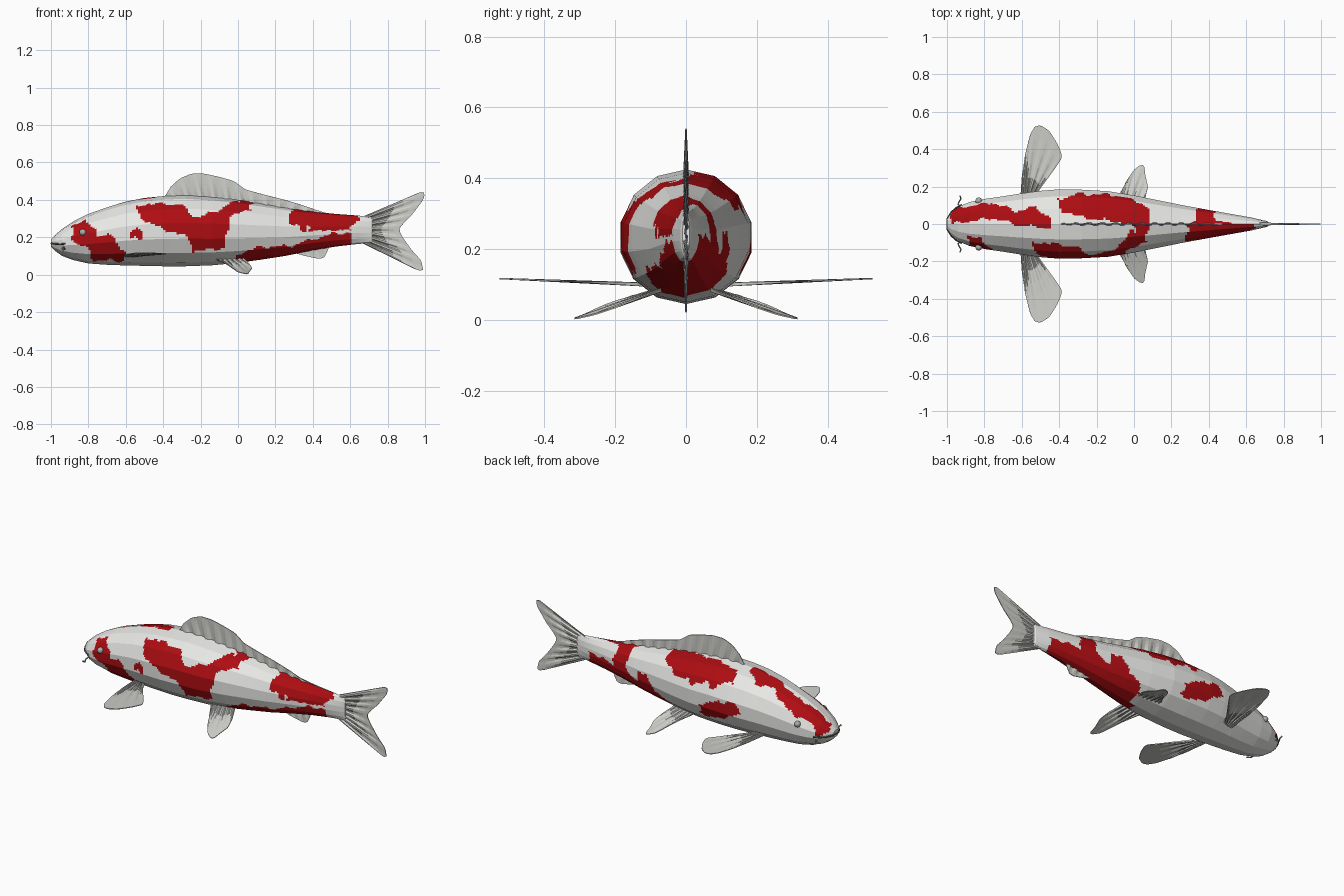
import bpy, bmesh
from math import sin, cos, pi, ceil
from mathutils import Vector
from mathutils.geometry import intersect_point_line

if "Cube" in bpy.data.objects:
    bpy.data.objects.remove(bpy.data.objects["Cube"])


def material(name, rgb):
    m = bpy.data.materials.new(name)
    m.use_nodes = True
    m.diffuse_color = (*rgb, 1)
    m.node_tree.nodes["Principled BSDF"].inputs["Base Color"].default_value = (*rgb, 1)
    return m


WHITE = material("scale white", (.8, .8, .78))
RED = material("patch red", (.42, .004, .006))
FIN = material("fin grey", (.62, .62, .59))
EYE = material("eye grey", (.42, .42, .42))
DARK = material("mouth dark", (.09, .085, .08))


def add_object(name, bm, *mats):
    mesh = bpy.data.meshes.new(name)
    bm.to_mesh(mesh)
    bm.free()
    ob = bpy.data.objects.new(name, mesh)
    bpy.context.collection.objects.link(ob)
    for m in mats:
        mesh.materials.append(m)
    return ob


# Body stations: x, top z, bottom z, half width
STATIONS = [
    (-1, .19, .15, .025), (-.975, .215, .125, .065), (-.94, .245, .1, .095),
    (-.88, .285, .078, .12), (-.8, .325, .06, .137), (-.7, .36, .053, .152),
    (-.62, .385, .05, .165), (-.6, .39, .05, .168), (-.5, .41, .047, .182),
    (-.4, .42, .045, .19), (-.28, .425, .045, .188), (-.14, .415, .05, .18),
    (0, .4, .063, .157), (.12, .38, .08, .132), (.25, .358, .1, .105),
    (.4, .337, .13, .077), (.52, .325, .15, .055), (.63, .317, .163, .035),
    (.71, .31, .17, .016), (.72, .3, .18, .01)]
SIDES, FINE = 14, 7


def station_at(x):
    for a, b in zip(STATIONS, STATIONS[1:]):
        if x <= b[0]:
            f = (x - a[0]) / (b[0] - a[0])
            return [p + (q - p) * f for p, q in zip(a, b)]
    return STATIONS[-1]


def on_section(st, t):
    """Point on a body section, t is the angle from the top toward -y."""
    x, top, low, w = st
    return Vector((x, -w * sin(t), (top + low) / 2 + (top - low) / 2 * cos(t)))


# Red patches, drawn as outlines on one side of the body
SIDE_PATCHES = [
    # cheek
    [(-.89, .2), (-.88, .265), (-.82, .285), (-.77, .25), (-.75, .2), (-.7, .215),
     (-.65, .19), (-.64, .14), (-.6, .12), (-.61, .07), (-.78, .08), (-.8, .13), (-.86, .17)],
    # saddle
    [(-.55, .35), (-.5, .38), (-.3, .375), (-.27, .33), (-.2, .31), (-.1, .35), (-.02, .39),
     (.07, .395), (.02, .35), (-.04, .3), (-.06, .22), (-.08, .14), (-.25, .13),
     (-.27, .21), (-.4, .24), (-.5, .29)],
    # spot
    [(-.58, .22), (-.54, .245), (-.5, .23), (-.51, .19), (-.56, .195)],
    # tail stripe
    [(.26, .33), (.32, .36), (.45, .35), (.64, .32), (.64, .28), (.5, .28), (.4, .3), (.28, .29)],
    # rear belly
    [(-.02, .05), (-.01, .11), (.1, .145), (.3, .155), (.4, .19), (.5, .22), (.6, .225),
     (.61, .15), (.4, .1), (.2, .05)]]
FAR_PATCHES = [
    # flank
    [(-.5, .22), (-.44, .27), (-.34, .26), (-.22, .2), (-.2, .14), (-.28, .13), (-.42, .18)],
    # rear belly and rising stripe
    [(.02, .04), (.05, .14), (.13, .16), (.17, .25), (.24, .24), (.26, .18), (.33, .22),
     (.34, .35), (.42, .35), (.44, .22), (.52, .24), (.63, .24), (.62, .15), (.4, .1), (.2, .05)]]
TOP_PATCHES = [
    # crown
    [(-.98, .06), (-.97, 0), (-.85, .02), (-.75, .03), (-.6, -.01), (-.45, -.02), (-.44, .03),
     (-.53, .09), (-.64, .07), (-.75, .115), (-.85, .1), (-.93, .09)],
    # back
    [(-.41, .13), (-.32, .16), (-.1, .155), (.02, .12), (.07, .08), (.085, -.02), (.06, -.1),
     (0, -.1), (.01, -.02), (-.1, .015), (-.25, .03), (-.38, .07)],
    # tail
    [(.27, -.08), (.33, -.03), (.29, 0), (.36, .03), (.34, .08), (.41, .08), (.45, .02),
     (.64, -.03), (.55, -.06), (.35, -.09)]]


def inside(u, v, poly):
    hit = False
    for (a, b), (c, d) in zip(poly, poly[1:] + poly[:1]):
        if (b > v) != (d > v) and u < a + (c - a) * (v - b) / (d - b):
            hit = not hit
    return hit


def is_red(p):
    _, top, low, _ = station_at(p.x)
    u = p.x + .009 * sin(60 * p.z + 25 * p.y)
    wave = .006 * sin(48 * p.x) + .004 * sin(95 * p.x)
    flank = SIDE_PATCHES if p.y < 0 else FAR_PATCHES
    return (any(inside(u, p.z + wave, q) for q in flank)
            or p.z > (top + low) / 2 and any(inside(u, p.y + wave, q) for q in TOP_PATCHES))


# Body: faceted loft, cut finely so that the patches can be assigned by face
def build_body():
    bm = bmesh.new()
    rings = []
    for i, (a, b) in enumerate(zip(STATIONS, STATIONS[1:])):
        steps = max(1, ceil((b[0] - a[0]) / .012))
        for s in range(steps + (i == len(STATIONS) - 2)):
            st = [p + (q - p) * s / steps for p, q in zip(a, b)]
            corners = [on_section(st, 2 * pi * k / SIDES) for k in range(SIDES + 1)]
            rings.append([bm.verts.new(p.lerp(q, f / FINE))
                          for p, q in zip(corners, corners[1:]) for f in range(FINE)])
    n = SIDES * FINE
    for a, b in zip(rings, rings[1:]):
        for k in range(n):
            bm.faces.new((a[k], a[(k + 1) % n], b[(k + 1) % n], b[k]))
    bm.faces.new(rings[0])
    bm.faces.new(rings[-1])
    bmesh.ops.recalc_face_normals(bm, faces=bm.faces)
    for f in bm.faces:
        f.material_index = int(is_red(f.calc_center_median()))
    add_object("body", bm, WHITE, RED)


build_body()


def resample(points, n):
    pts = [Vector(p) for p in points]
    lengths = [(q - p).length for p, q in zip(pts, pts[1:])]
    out = []
    for i in range(n):
        d, k = sum(lengths) * i / (n - 1), 0
        while k < len(lengths) - 1 and d > lengths[k]:
            d -= lengths[k]
            k += 1
        out.append(pts[k].lerp(pts[k + 1], min(1, d / lengths[k])))
    return out


# Fins: sheets fanned from a root line to a rim, pleated along the rays
def fin(name, root, rim, normal, rays=33, rows=6, pleat=.004):
    bm = bmesh.new()
    nrm = Vector(normal).normalized()
    grid = []
    for i, (a, b) in enumerate(zip(resample(root, rays), resample(rim, rays))):
        bend = nrm * pleat * (-1) ** (i // 2)
        grid.append([bm.verts.new(a.lerp(b, r / rows) + bend * (1 - r / rows))
                     for r in range(rows + 1)])
    for a, b in zip(grid, grid[1:]):
        for r in range(rows):
            bm.faces.new((a[r], a[r + 1], b[r + 1], b[r]))
    ob = add_object(name, bm, FIN)
    mod = ob.modifiers.new("thickness", "SOLIDIFY")
    mod.thickness, mod.offset = .004, 0


def upright(points):
    return [(x, 0, z) for x, z in points]


fin("dorsal_fin",
    upright([(-.38, .4), (-.1, .39), (.2, .35), (.45, .32)]),
    upright([(-.39, .42), (-.36, .47), (-.31, .515), (-.25, .54), (-.18, .54), (-.1, .523),
             (-.02, .5), (.04, .455), (.15, .425), (.25, .4), (.35, .37), (.42, .345), (.47, .33)]),
    (0, 1, 0), rays=49, pleat=.007)
fin("tail_fin",
    upright([(.67, .312), (.67, .168)]),
    upright([(.96, .435), (.985, .444), (1, .435), (.99, .4), (.93, .32), (.88, .27), (.86, .24),
             (.88, .2), (.93, .13), (.98, .075), (.99, .025), (.97, .02), (.94, .035)]),
    (0, 1, 0), pleat=.006)
fin("anal_fin",
    upright([(.26, .13), (.5, .165)]),
    upright([(.27, .125), (.36, .1), (.43, .085), (.46, .09), (.475, .12), (.49, .155)]),
    (0, 1, 0), rays=21)

for side, label in ((-1, "near"), (1, "far")):
    fin(label + "_pectoral_fin",
        [(-.61, side * .1, .1), (-.54, side * .12, .1)],
        [(x, side * y, .1 + .04 * (y - .1)) for x, y in (
            (-.6, .25), (-.58, .38), (-.555, .48), (-.53, .52), (-.5, .53), (-.45, .495),
            (-.41, .43), (-.385, .37), (-.39, .345), (-.43, .3), (-.49, .23))],
        (0, 0, 1))
    fin(label + "_pelvic_fin",
        [(-.13, side * .07, .085), (.03, side * .07, .085)],
        [(x, side * y, z) for x, y, z in (
            (-.08, .15, .07), (-.04, .23, .042), (0, .29, .014), (.04, .318, .004),
            (.055, .31, .004), (.06, .26, .015), (.075, .2, .035), (.06, .14, .06))],
        (0, side * .35, 1), rays=25)

    # Eye
    bm = bmesh.new()
    bmesh.ops.create_uvsphere(bm, u_segments=16, v_segments=10, radius=.018)
    spot = on_section(station_at(-.83), 1.25)
    bmesh.ops.translate(bm, verts=bm.verts, vec=(spot.x, -side * spot.y, spot.z))
    for f in bm.faces:
        f.smooth = True
    add_object(label + "_eye", bm, EYE)


def tube(name, points, radius, mat):
    cu = bpy.data.curves.new(name, "CURVE")
    cu.dimensions = "3D"
    cu.bevel_depth, cu.bevel_resolution = radius, 1
    sp = cu.splines.new("POLY")
    sp.points.add(len(points) - 1)
    for p, co in zip(sp.points, points):
        p.co = (*co, 1)
    cu.materials.append(mat)
    bpy.context.collection.objects.link(bpy.data.objects.new(name, cu))


# Mouth line around the snout, and one barbel at each corner
half = [on_section(station_at(x), 1.7) for x in (-.92, -.95, -.975, -.99, -.998)]
tube("mouth", half + [Vector((p.x, -p.y, p.z)) for p in reversed(half)], .005, DARK)
for side, label in ((-1, "near"), (1, "far")):
    tube(label + "_barbel",
         [(x, side * y, z) for x, y, z in (
             (-.93, .09, .15), (-.94, .105, .138), (-.935, .12, .132),
             (-.925, .135, .136), (-.93, .15, .145))], .004, EYE)
